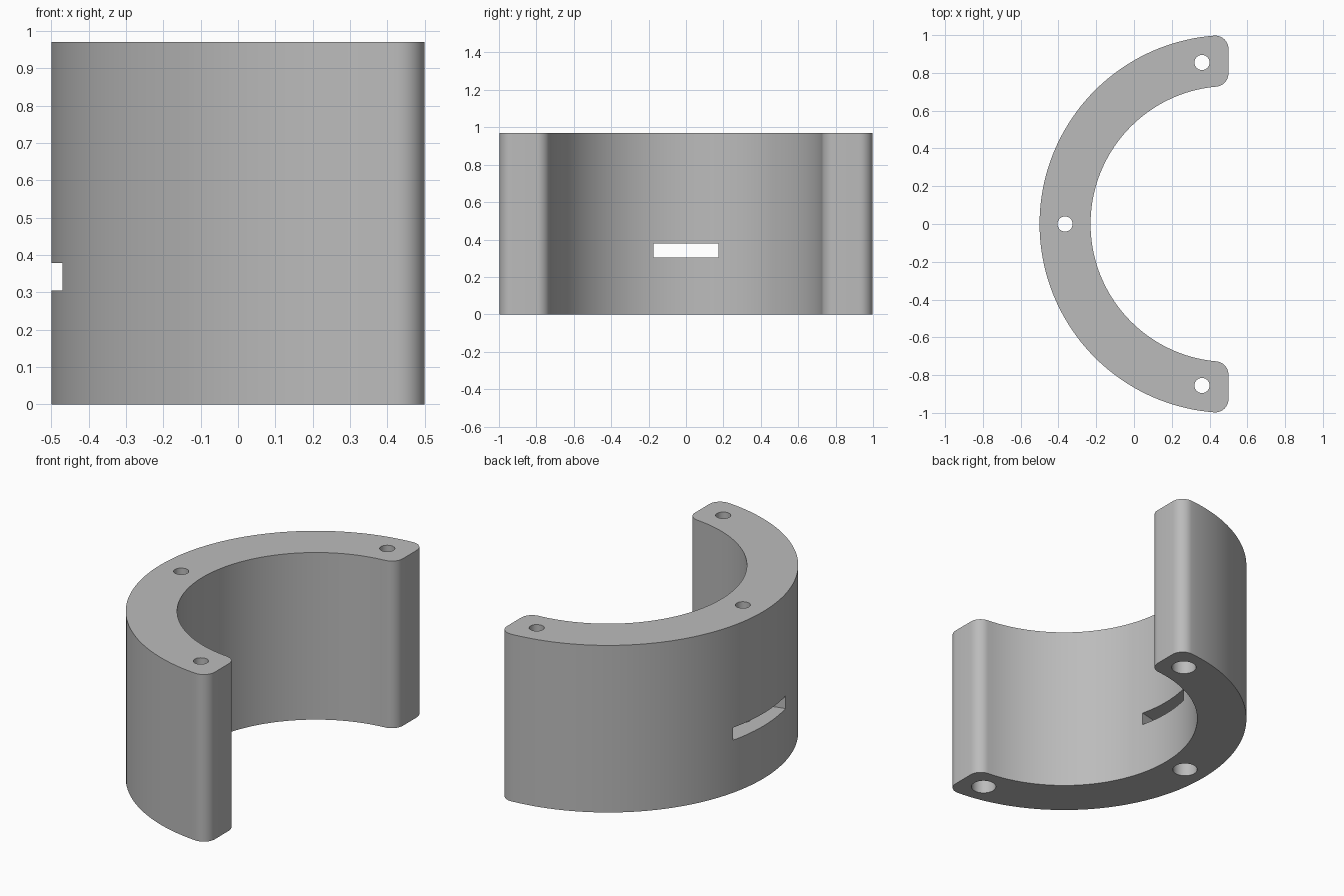
import bpy, bmesh
from math import sin, cos, pi, atan2, sqrt, asin, radians

if "Cube" in bpy.data.objects:
    bpy.data.objects.remove(bpy.data.objects["Cube"], do_unlink=True)

HEIGHT, CX = 0.97, 0.5            # ring height and x of the ring axis
R_OUT, R_IN, FILLET = 1.0, 0.73, 0.07

grey = bpy.data.materials.new("grey plastic")
grey.use_nodes = True
colour = (0.5, 0.5, 0.5, 1)
grey.diffuse_color = colour
grey.node_tree.nodes["Principled BSDF"].inputs["Base Color"].default_value = colour


def arc(cx, cy, r, a0, a1, n):
    return [(cx + r * cos(a0 + (a1 - a0) * i / n),
             cy + r * sin(a0 + (a1 - a0) * i / n)) for i in range(n + 1)]


def prism(name, outline, z0, z1):
    bm = bmesh.new()
    face = bm.faces.new([bm.verts.new((x, y, z0)) for x, y in outline])
    top = bmesh.ops.extrude_face_region(bm, geom=[face])["geom"]
    bmesh.ops.translate(bm, vec=(0, 0, z1 - z0),
                        verts=[v for v in top if isinstance(v, bmesh.types.BMVert)])
    bmesh.ops.recalc_face_normals(bm, faces=bm.faces[:])
    mesh = bpy.data.meshes.new(name)
    bm.to_mesh(mesh)
    bm.free()
    mesh.materials.append(grey)
    obj = bpy.data.objects.new(name, mesh)
    bpy.context.collection.objects.link(obj)
    return obj


def cut(target, cutter):
    mod = target.modifiers.new("cut", "BOOLEAN")
    mod.operation, mod.solver, mod.object = "DIFFERENCE", "EXACT", cutter
    bpy.context.view_layer.objects.active = target
    bpy.ops.object.modifier_apply(modifier=mod.name)
    bpy.data.objects.remove(cutter, do_unlink=True)


# Half ring outline with rounded corners at both ends
fx = CX - FILLET
y_out = sqrt((R_OUT - FILLET) ** 2 - FILLET ** 2)
y_in = sqrt((R_IN + FILLET) ** 2 - FILLET ** 2)
a_out = atan2(y_out, -FILLET)
a_in = atan2(y_in, -FILLET)
upper_outer = arc(fx, y_out, FILLET, 0, a_out, 10)
upper_inner = arc(fx, y_in, FILLET, a_in - pi, 0, 10)
lower_outer = [(x, -y) for x, y in reversed(upper_outer)]
lower_inner = [(x, -y) for x, y in reversed(upper_inner)]
outline = (upper_outer
           + arc(CX, 0, R_OUT, a_out, 2 * pi - a_out, 80)[1:-1]
           + lower_outer + lower_inner
           + arc(CX, 0, R_IN, 2 * pi - a_in, a_in, 80)[1:-1]
           + upper_inner)
ring = prism("half_ring", outline, 0, HEIGHT)

# Through holes, wider at the bottom
for hx, hy in ((0.36, 0.855), (-0.365, 0), (0.36, -0.855)):
    for radius, z1 in ((0.04, HEIGHT + 0.1), (0.067, 0.2)):
        cut(ring, prism("hole_cutter", arc(hx, hy, radius, 0, 2 * pi, 32)[:-1], -0.1, z1))

# Radial strap slot through the wall
half = asin(0.175 / R_IN)
slot = arc(CX, 0, 1.2, pi - half, pi + half, 12) + arc(CX, 0, 0.5, pi + half, pi - half, 12)
cut(ring, prism("slot_cutter", slot, 0.305, 0.378))

# Smooth curved walls with crisp rims
bpy.ops.object.select_all(action="DESELECT")
ring.select_set(True)
bpy.context.view_layer.objects.active = ring
bpy.ops.object.shade_smooth_by_angle(angle=radians(30))
